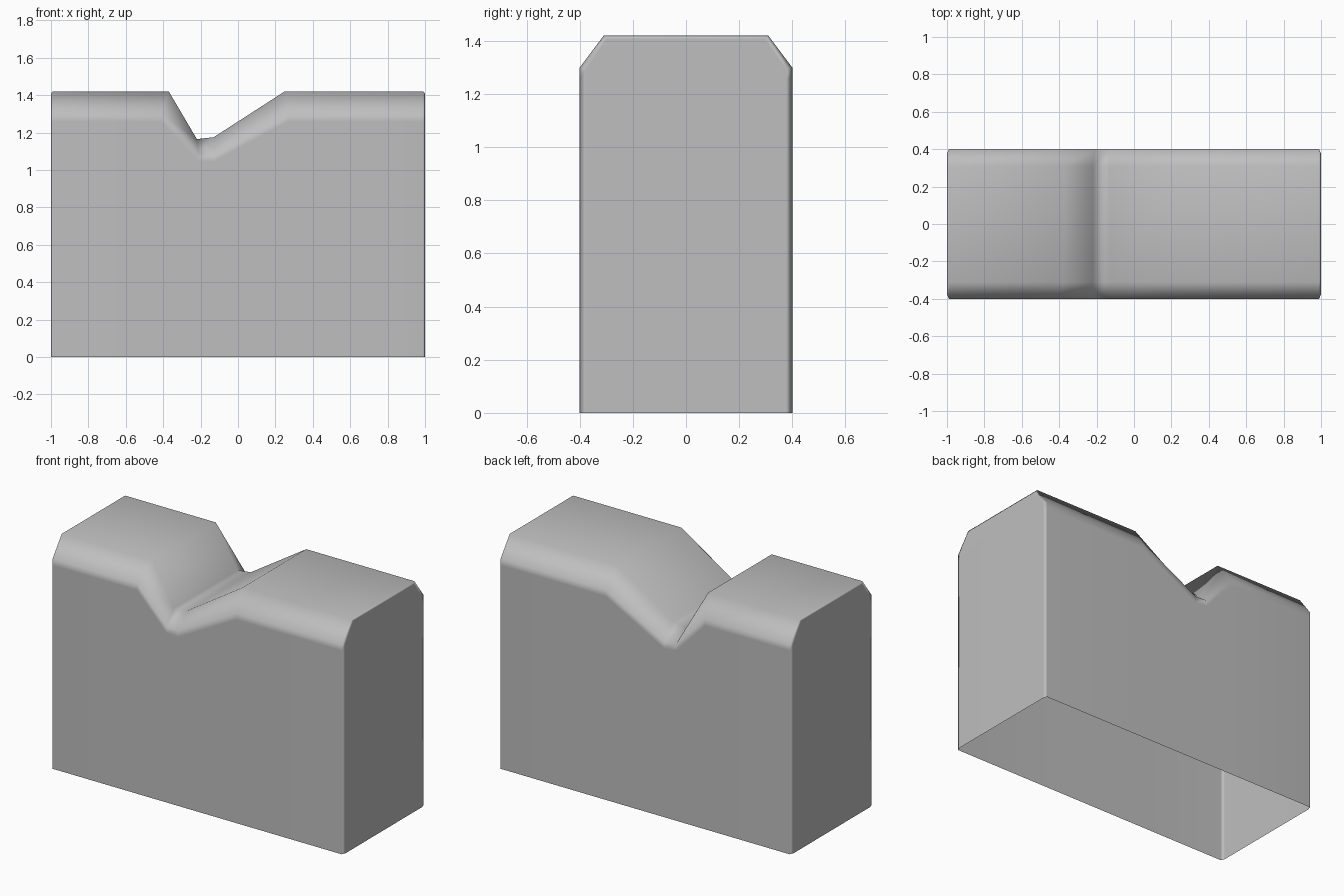
import bpy
import bmesh
import math

cube = bpy.data.objects.get("Cube")
if cube:
    bpy.data.objects.remove(cube, do_unlink=True)

GREY = (0.52, 0.52, 0.52, 1)
grey = bpy.data.materials.new("plain grey")
grey.use_nodes = True
grey.diffuse_color = GREY
grey.node_tree.nodes["Principled BSDF"].inputs["Base Color"].default_value = GREY

HALF_DEPTH, TOP_HALF, RIM = 0.4, 0.31, 0.024

# Ridge line of the top and the matching lower line of the chamfer (x, z)
ridge = [(-0.99, 1.42), (-0.37, 1.42), (-0.22, 1.165), (-0.13, 1.175), (0.25, 1.42), (0.99, 1.42)]
shoulder = [(-0.99, 1.30), (-0.41, 1.30), (-0.21, 1.09), (-0.13, 1.085), (0.27, 1.30), (0.99, 1.30)]


def section(top, side, inset=0.0):
    """Open half-loop over the block: front foot, up, across, back foot."""
    (tx, tz), (sx, sz) = top, side
    half = [(sx, HALF_DEPTH - inset, 0),
            (sx, HALF_DEPTH - inset, sz - 0.04),
            (sx, HALF_DEPTH - inset, sz - inset / 4),
            (tx, TOP_HALF - inset / 2, tz - inset / 2)]
    return [(x, -y, z) for x, y, z in half] + half[::-1]


# Sections along the length, with a narrow bevel at both ends
sections = [section(t, s) for t, s in zip(ridge, shoulder)]
sections.insert(0, section((-1, 1.42), (-1, 1.30), RIM))
sections.append(section((1, 1.42), (1, 1.30), RIM))

bm = bmesh.new()
loops = [[bm.verts.new(p) for p in s] for s in sections]
for a, b in zip(loops, loops[1:]):
    for i in range(len(a) - 1):
        bm.faces.new((a[i], b[i], b[i + 1], a[i + 1]))

# End walls; the underside stays open
bm.faces.new(loops[0])
bm.faces.new(loops[-1][::-1])
bmesh.ops.recalc_face_normals(bm, faces=bm.faces)
if sum(f.normal.z * f.calc_area() for f in bm.faces) < 0:
    bmesh.ops.reverse_faces(bm, faces=bm.faces)

mesh = bpy.data.meshes.new("notched_block")
bm.to_mesh(mesh)
bm.free()
mesh.materials.append(grey)
block = bpy.data.objects.new("notched_block", mesh)
bpy.context.collection.objects.link(block)

# Soft shading that keeps the broad walls flat
bpy.context.view_layer.objects.active = block
block.select_set(True)
bpy.ops.object.shade_smooth_by_angle(angle=math.radians(75))
weighted = block.modifiers.new("weighted_normals", 'WEIGHTED_NORMAL')
weighted.keep_sharp = True
